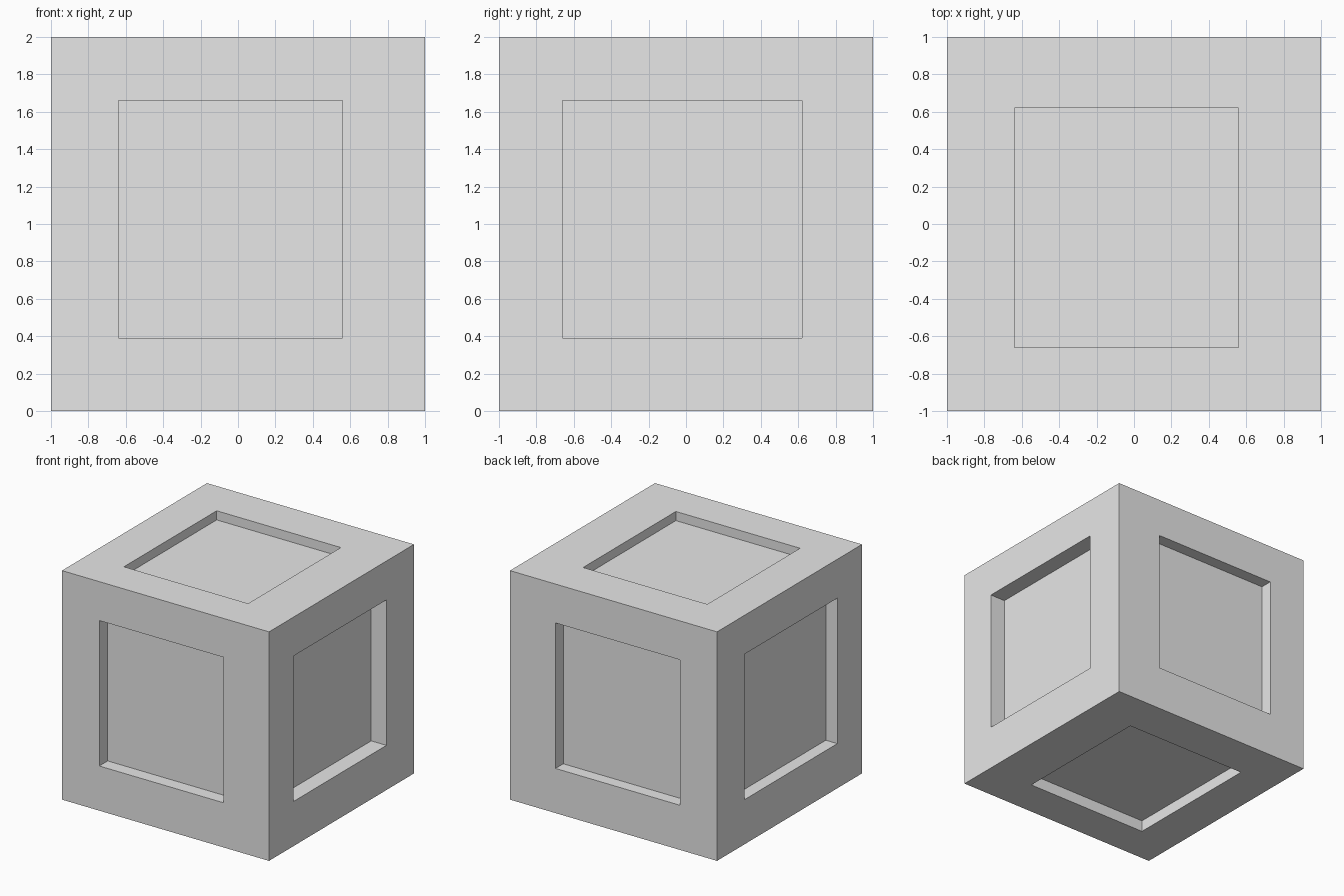
import bpy
import bmesh
from mathutils import Vector

default = bpy.data.objects.get("Cube")
if default:
    bpy.data.objects.remove(default, do_unlink=True)

# Single grey material
grey = bpy.data.materials.new("light_grey")
grey.use_nodes = True
color = (0.8, 0.8, 0.8, 1.0)
grey.diffuse_color = color
grey.node_tree.nodes["Principled BSDF"].inputs["Base Color"].default_value = color

# Recess outline limits on each axis, and recess depth by (axis, side)
LOW = Vector((-0.64, -0.66, 0.39))
HIGH = Vector((0.56, 0.62, 1.66))
DEPTH = {
    (0, 1): 0.147, (0, -1): 0.111,
    (1, 1): 0.107, (1, -1): 0.116,
    (2, 1): 0.08, (2, -1): 0.10,
}
CENTRE = Vector((0, 0, 1))


def recess(bm, face):
    """Cut a slightly off-centre square recess into one side of the block."""
    normal = face.normal.copy()
    axis = max(range(3), key=lambda i: abs(normal[i]))
    side = 1 if normal[axis] > 0 else -1

    # Rim: inset, then fit the inner loop to the recess outline
    bmesh.ops.inset_individual(bm, faces=[face], thickness=0.3)
    for vert in face.verts:
        for i in range(3):
            if i != axis:
                vert.co[i] = HIGH[i] if vert.co[i] > CENTRE[i] else LOW[i]

    # Walls and floor: extrude the inner face and push it inward
    floor = bmesh.ops.extrude_discrete_faces(bm, faces=[face])["faces"][0]
    bmesh.ops.translate(bm, verts=floor.verts[:], vec=-normal * DEPTH[axis, side])


# Block with a recess on all six sides
bm = bmesh.new()
bmesh.ops.create_cube(bm, size=2)
bmesh.ops.translate(bm, verts=bm.verts[:], vec=CENTRE)
bm.normal_update()
for side_face in bm.faces[:]:
    recess(bm, side_face)
bmesh.ops.recalc_face_normals(bm, faces=bm.faces[:])

mesh = bpy.data.meshes.new("recessed_block")
bm.to_mesh(mesh)
bm.free()
mesh.materials.append(grey)
block = bpy.data.objects.new("recessed_block", mesh)
bpy.context.collection.objects.link(block)
